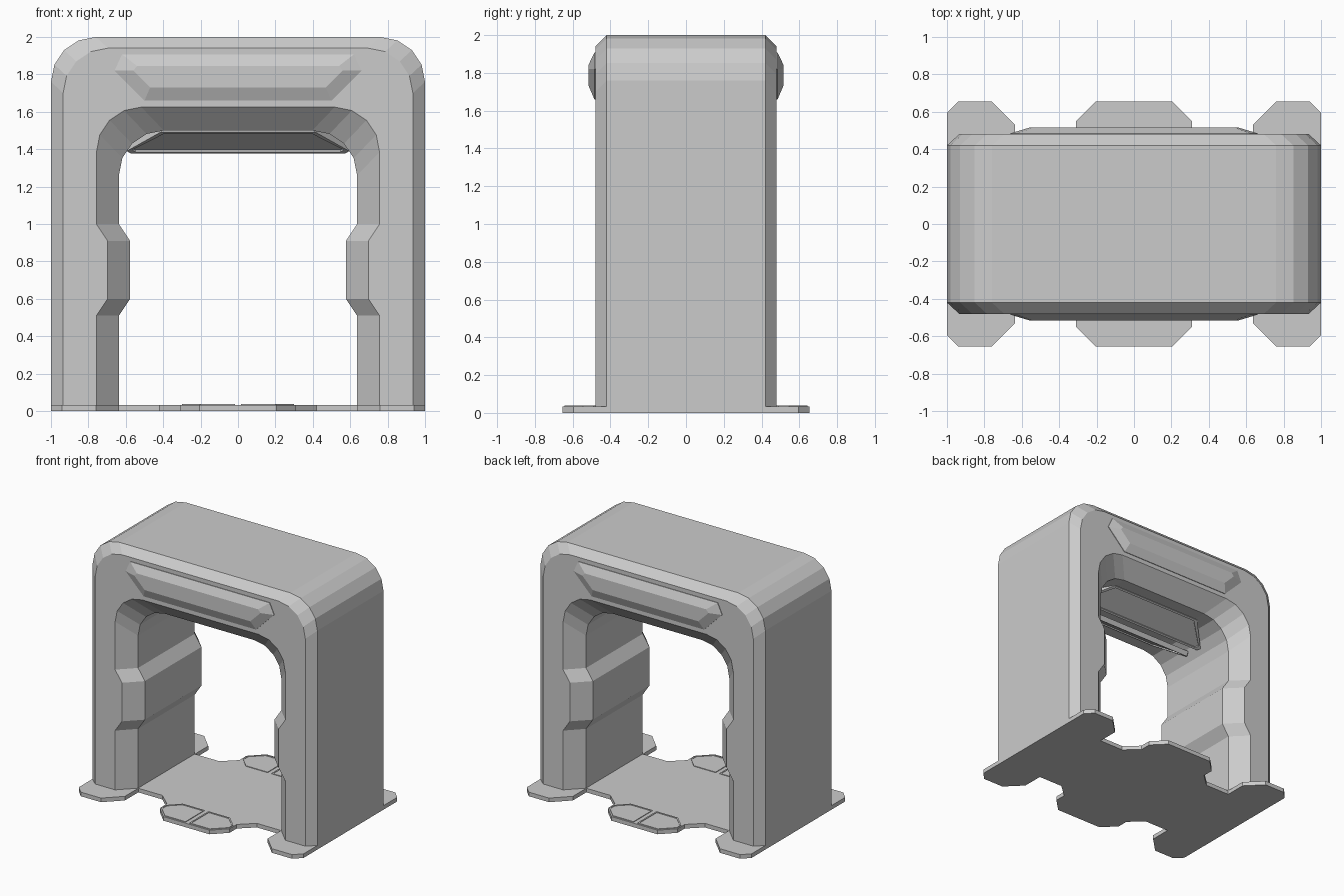
import bpy, bmesh, math

cube = bpy.data.objects.get("Cube")
if cube:
    bpy.data.objects.remove(cube, do_unlink=True)

grey = bpy.data.materials.new("plain_grey")
grey.use_nodes = True
colour = (0.6, 0.6, 0.6, 1)
grey.diffuse_color = colour
grey.node_tree.nodes["Principled BSDF"].inputs["Base Color"].default_value = colour


def finish(bm, name):
    bmesh.ops.recalc_face_normals(bm, faces=bm.faces)
    mesh = bpy.data.meshes.new(name)
    bm.to_mesh(mesh)
    bm.free()
    mesh.materials.append(grey)
    obj = bpy.data.objects.new(name, mesh)
    bpy.context.collection.objects.link(obj)
    return obj


def loft(name, loops):
    """Closed solid skinned through loops of equal length, capped at both ends."""
    bm = bmesh.new()
    rings = [[bm.verts.new(p) for p in loop] for loop in loops]
    n = len(rings[0])
    for a, b in zip(rings, rings[1:]):
        for i in range(n):
            j = (i + 1) % n
            bm.faces.new((a[i], a[j], b[j], b[i]))
    bm.faces.new(rings[0])
    bm.faces.new(rings[-1])
    return finish(bm, name)


def mirrored(half):
    """Complete a half outline across x = 0."""
    return half + [(-x, v) for x, v in reversed(half)]


def arch_profile(width, height, bump, y):
    r = 0.24
    half = [(width, 0), (width, 0.51), (width - bump, 0.6),
            (width - bump, 0.91), (width, 1.0)]
    for k in range(5):
        a = k * math.pi / 8
        half.append((width - r + r * math.cos(a), height - r + r * math.sin(a)))
    return [(x, y, z) for x, z in mirrored(half)]


# Archway: the cross-section ring is swept over both legs and the top
def outer(y): return arch_profile(1.0, 2.0, 0, y)
def rim(y): return arch_profile(0.935, 1.94, 0, y)
def mouth(y): return arch_profile(0.757, 1.625, 0.06, y)
def throat(y): return arch_profile(0.637, 1.5, 0.06, y)


sections = [outer(-0.42), outer(0.42), rim(0.48), mouth(0.48),
            throat(0.36), throat(-0.36), mouth(-0.48), rim(-0.48)]
stations = [list(s) for s in zip(*sections)]
loft("archway", stations)

# Floor plate with four feet and two tongues
quarter = [(1, 0.595), (0.94, 0.655), (0.76, 0.655), (0.635, 0.53), (0.635, 0.36),
           (0.42, 0.36), (0.31, 0.46), (0.31, 0.55), (0.205, 0.655)]
back = mirrored(quarter)
outline = back + [(x, -y) for x, y in reversed(back)]
loft("floor_plate", [[(x, y, z) for x, y in outline] for z in (0, 0.033)])

# Paired treads on the tongues, each with a narrow lip
tread = [(0.017, 0.643), (0.2, 0.643), (0.3, 0.545), (0.3, 0.49),
         (0.21, 0.4), (0.017, 0.4)]
mid_x, mid_y = 0.158, 0.52
inner_tread = [(mid_x + (x - mid_x) * 0.92, mid_y + (y - mid_y) * 0.9) for x, y in tread]
for sx, side in ((1, "left"), (-1, "right")):
    for sy, end in ((1, "back"), (-1, "front")):
        loft(f"tread_{end}_{side}",
             [[(sx * x, sy * y, z) for x, y in shape]
              for shape, z in ((tread, 0.03), (tread, 0.038),
                               (inner_tread, 0.038), (inner_tread, 0.034))])

# Raised header panels and tilted ceiling panels, front and back
base = mirrored([(0.5, 1.66), (0.66, 1.82), (0.62, 1.907)])
face = mirrored([(0.47, 1.73), (0.56, 1.82), (0.54, 1.845)])


def ceiling_loop(sy, inset, depth):
    """Tilted trapezoid; t runs from the low inner edge to the high outer edge."""
    pts = []
    for x, t in mirrored([(0.575, 0), (0.595, 0.1), (0.41, 1)]):
        t2 = t * (1 - 2 * inset) + inset
        x2 = x * (1 - inset * 0.7)
        y = 0.06 + 0.2 * t2 - 0.45 * depth
        pts.append((x2, sy * y, 1.378 + 0.115 * t2 + 0.89 * depth))
    return pts


for sy, end in ((1, "back"), (-1, "front")):
    loft(f"header_panel_{end}",
         [[(x, sy * y, z) for x, z in shape]
          for shape, y in ((base, 0.47), (base, 0.485), (face, 0.515))])
    loft(f"ceiling_panel_{end}",
         [ceiling_loop(sy, 0, 0.04), ceiling_loop(sy, 0, 0),
          ceiling_loop(sy, 0.07, 0), ceiling_loop(sy, 0.07, 0.01)])
